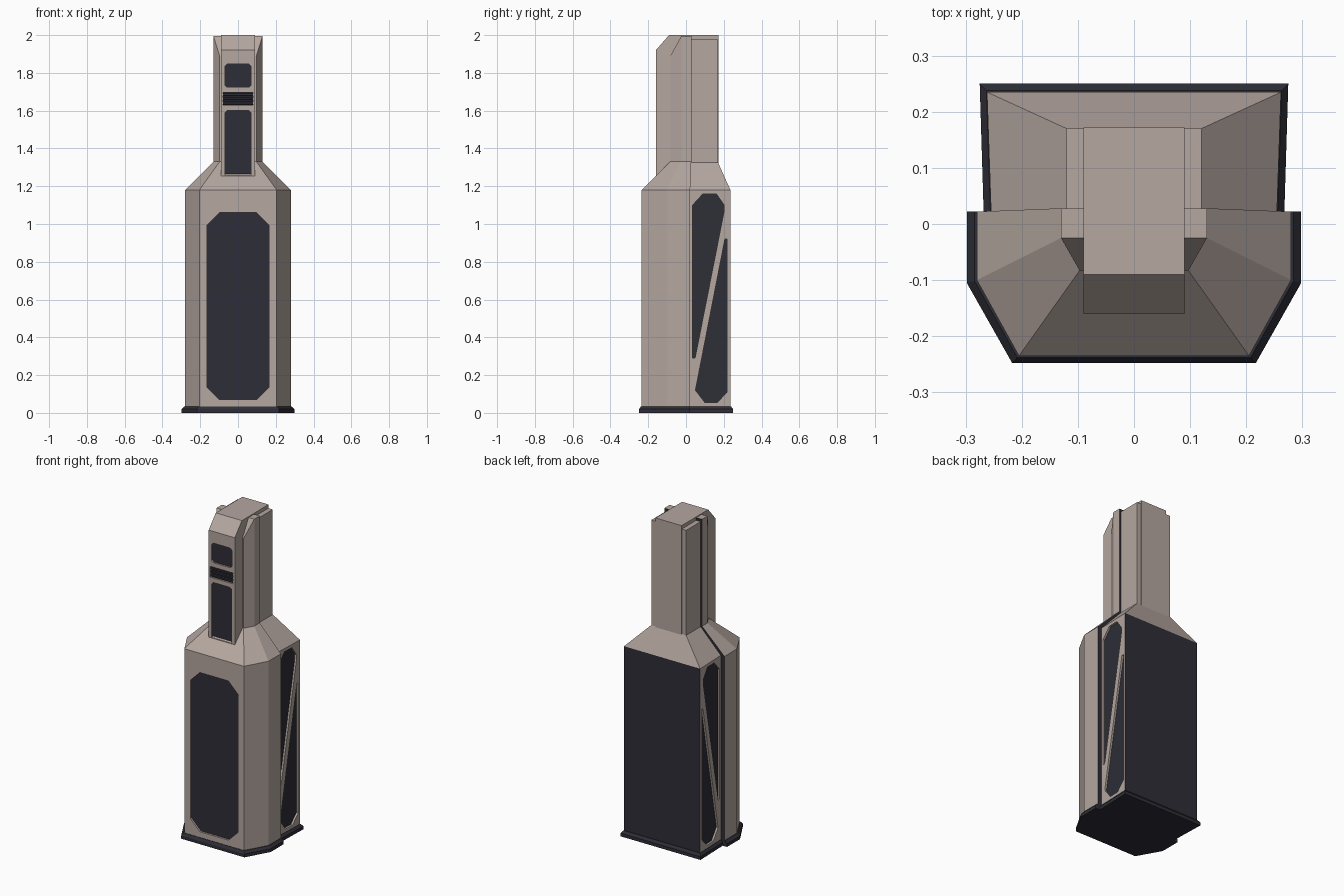
import bpy, bmesh
from mathutils import Vector

if "Cube" in bpy.data.objects:
    bpy.data.objects.remove(bpy.data.objects["Cube"])


def material(name, rgb):
    m = bpy.data.materials.new(name)
    m.diffuse_color = (*rgb, 1)
    m.use_nodes = True
    m.node_tree.nodes["Principled BSDF"].inputs["Base Color"].default_value = m.diffuse_color
    return m


STONE = material("warm stone", (0.46, 0.385, 0.35))
DARK = material("dark glass", (0.027, 0.027, 0.038))


def finish(bm, name):
    bmesh.ops.recalc_face_normals(bm, faces=bm.faces)
    me = bpy.data.meshes.new(name)
    bm.to_mesh(me)
    bm.free()
    me.materials.append(STONE)
    me.materials.append(DARK)
    ob = bpy.data.objects.new(name, me)
    bpy.context.collection.objects.link(ob)
    return ob


def mirror_ring(half, z):
    """Right-hand outline points (x, y[, z]) completed with their mirror images."""
    pts = [(p[0], p[1], p[2] if len(p) > 2 else z) for p in half]
    return pts + [(-x, y, zz) for x, y, zz in reversed(pts)]


def loft(name, rings, top_split=None):
    bm = bmesh.new()
    vs = [[bm.verts.new(p) for p in r] for r in rings]
    n = len(rings[0])
    for a, b in zip(vs, vs[1:]):
        for i in range(n):
            j = (i + 1) % n
            bm.faces.new((a[i], a[j], b[j], b[i]))
    bm.faces.new(vs[0][::-1])
    for face in (top_split or [range(n)]):
        bm.faces.new([vs[-1][i] for i in face])
    return finish(bm, name)


def paint(ob, rule):
    for p in ob.data.polygons:
        if rule(p):
            p.material_index = 1


def recess(ob, outline, outside, inside):
    """Cut a pocket with a dark floor: outline is lifted to outside and inside points."""
    bm = bmesh.new()
    a = [bm.verts.new(outside(*p)) for p in outline]
    b = [bm.verts.new(inside(*p)) for p in outline]
    n = len(a)
    for i in range(n):
        j = (i + 1) % n
        bm.faces.new((a[i], a[j], b[j], b[i]))
    bm.faces.new(a)
    floor = bm.faces.new(b)
    floor.material_index = 1
    cutter = finish(bm, "pocket_cutter")
    cutter.hide_render = True
    mod = ob.modifiers.new("pocket", 'BOOLEAN')
    mod.operation = 'DIFFERENCE'
    mod.solver = 'EXACT'
    mod.object = cutter
    dg = bpy.context.evaluated_depsgraph_get()
    new = bpy.data.meshes.new_from_object(ob.evaluated_get(dg))
    ob.modifiers.clear()
    ob.data = new
    bpy.data.objects.remove(cutter)


def chamfered(x, z0, z1, c):
    return [(-x, z0 + c), (-x + c, z0), (x - c, z0), (x, z0 + c),
            (x, z1 - c), (x - c, z1), (-x + c, z1), (-x, z1 - c)]


# Dark plinth with a sloped upper edge
plinth = [(0.275, 0.25), (0.268, 0.022), (0.298, 0.022), (0.298, -0.105), (0.217, -0.248)]
plinth_top = [(0.263, 0.238), (0.256, 0.022), (0.284, 0.022), (0.284, -0.102), (0.208, -0.238)]
base = loft("plinth", [mirror_ring(plinth, 0), mirror_ring(plinth, 0.02),
                       mirror_ring(plinth_top, 0.035)])
paint(base, lambda p: True)

# Front shell: faceted body, shoulder and neck; its rear rim is dark
body = [(0.28, 0.022), (0.28, -0.10), (0.205, -0.235)]
neck = [(0.13, 0.028), (0.13, -0.025), (0.097, -0.083)]
neck_top = [(0.13, 0.028, 1.995), (0.13, -0.025, 1.995), (0.097, -0.083, 1.89)]
front = loft("front_shell", [mirror_ring(body, 0.02), mirror_ring(body, 1.18),
                             mirror_ring(neck, 1.33), mirror_ring(neck_top, 0)],
             [(0, 1, 4, 5), (1, 2, 3, 4)])
# rear-facing rim, including the sloping shoulder seam
paint(front, lambda p: p.normal.y > 0.9)
recess(front, chamfered(0.163, 0.07, 1.06, 0.065),
       lambda x, z: (x, -0.30, z), lambda x, z: (x, -0.223, z))

# Rear shell: slightly narrower, with a dark back panel
r_body = [(0.262, 0.235), (0.254, 0.0)]
r_neck = [(0.12, 0.17), (0.12, 0.0)]
rear = loft("rear_shell", [mirror_ring(r_body, 0.02), mirror_ring(r_body, 1.18),
                           mirror_ring(r_neck, 1.325), mirror_ring(r_neck, 1.978)])
paint(rear, lambda p: p.normal.y > 0.9 and p.center.z < 1.1)

# Side windows split by a diagonal brace
upper = [(0.035, 0.29), (0.048, 0.29), (0.202, 1.07), (0.202, 1.10),
         (0.16, 1.16), (0.09, 1.16), (0.035, 1.10)]
lower = [(0.05, 0.12), (0.10, 0.055), (0.165, 0.055), (0.218, 0.11),
         (0.218, 0.92), (0.206, 0.92)]
for s in (1, -1):
    for outline in (upper, lower):
        recess(rear, outline, lambda y, z: (s * 0.32, y, z),
               lambda y, z: (s * (0.242 + 0.034 * y), y, z))

# Central column running up through the neck, chamfered at the front top
profile = [(-0.16, 1.2), (-0.16, 1.92), (-0.09, 2.0), (0.172, 2.0), (0.172, 1.2)]
column = loft("central_column", [[(x, y, z) for y, z in profile] for x in (-0.09, 0.09)])
long_window = [(-0.069, 1.257), (0.069, 1.257), (0.069, 1.59), (0.057, 1.602),
               (-0.057, 1.602), (-0.069, 1.59)]
for outline in (chamfered(0.07, 1.725, 1.847, 0.012), chamfered(0.079, 1.63, 1.697, 0.001),
                long_window):
    recess(column, outline, lambda x, z: (x, -0.25, z), lambda x, z: (x, -0.15, z))

# Vent slats
for i in range(3):
    z = 1.641 + i * 0.022
    slat = loft("vent_slat", [[(x, -0.157, z - 0.005), (x, -0.157, z + 0.005),
                               (x, -0.149, z + 0.008), (x, -0.149, z - 0.008)]
                              for x in (-0.079, 0.079)])
    paint(slat, lambda p: True)
